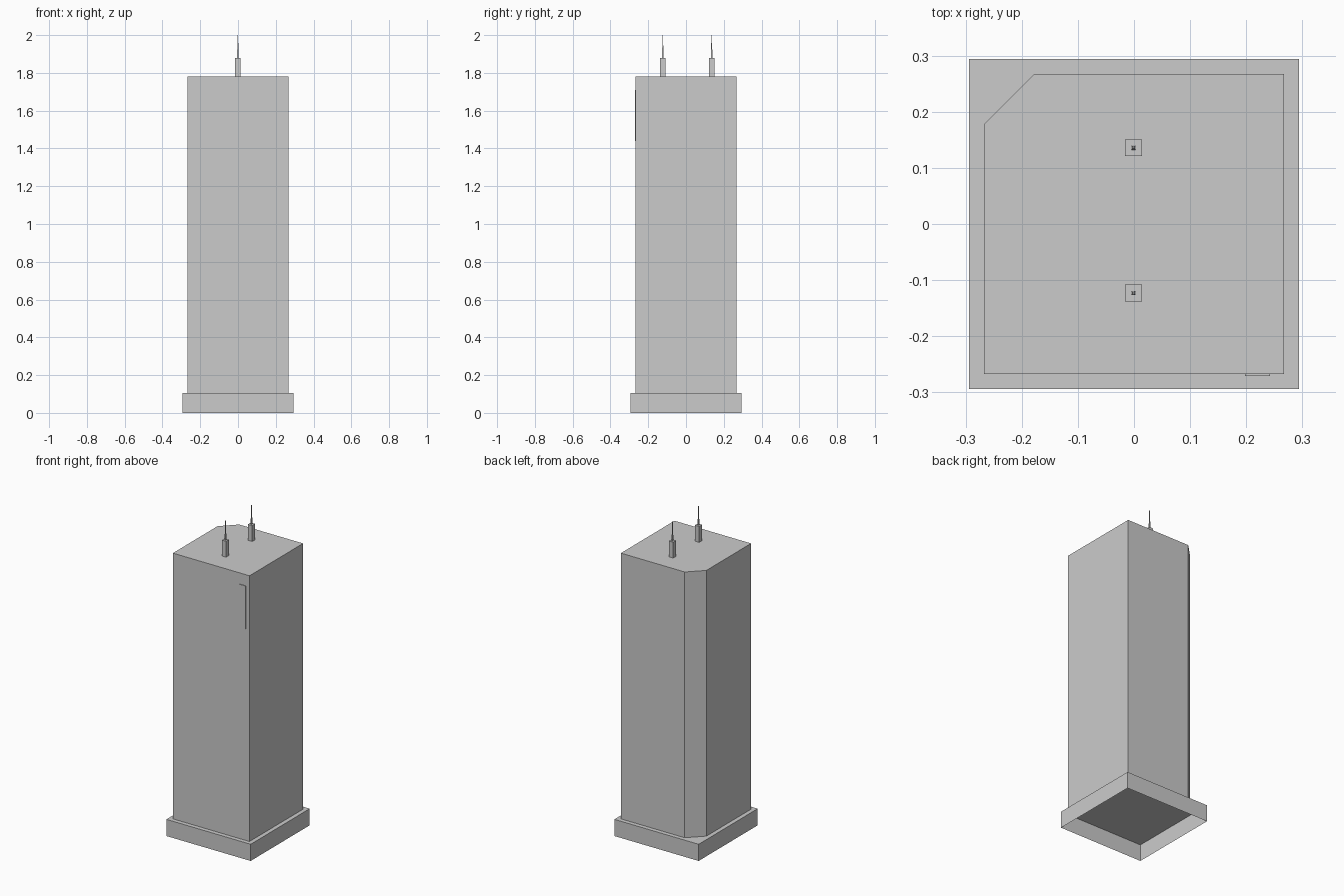
import bpy, bmesh

if "Cube" in bpy.data.objects:
    bpy.data.objects.remove(bpy.data.objects["Cube"])


def loft(name, rings, bottom=True):
    """Join matching (profile, z) rings with quads and cap the ends."""
    bm = bmesh.new()
    loops = [[bm.verts.new((x, y, z)) for x, y in prof] for prof, z in rings]
    for lo, hi in zip(loops, loops[1:]):
        n = len(lo)
        for i in range(n):
            j = (i + 1) % n
            bm.faces.new((lo[i], lo[j], hi[j], hi[i]))
    bm.faces.new(loops[-1])
    if bottom:
        bm.faces.new(loops[0][::-1])
    mesh = bpy.data.meshes.new(name)
    bm.to_mesh(mesh)
    bm.free()
    obj = bpy.data.objects.new(name, mesh)
    bpy.context.collection.objects.link(obj)
    return obj


def rect(cx, cy, hx, hy):
    return [(cx - hx, cy - hy), (cx + hx, cy - hy),
            (cx + hx, cy + hy), (cx - hx, cy + hy)]


BASE_TOP, ROOF = 0.105, 1.78

# Plinth, open underneath
plinth = rect(0, 0, 0.294, 0.294)
loft("plinth", [(plinth, 0), (plinth, BASE_TOP)], bottom=False)

# Tower with one chamfered back-left corner
w, c = 0.267, 0.089
shaft = [(-w, -w), (w, -w), (w, w), (-w + c, w), (-w, w - c)]
loft("tower_shaft", [(shaft, BASE_TOP), (shaft, ROOF)], bottom=False)

# Thin sign panel high on the front face
panel = rect(0.22, -0.2685, 0.0225, 0.0025)
loft("sign_panel", [(panel, 1.44), (panel, 1.71)])

# Two roof masts: square foot and tapering spike
for side, y in (("front", -0.123), ("back", 0.136)):
    foot = rect(-0.001, y, 0.015, 0.015)
    loft(side + "_mast_foot", [(foot, ROOF), (foot, 1.88)])
    loft(side + "_mast_spike", [(rect(-0.001, y, 0.0038, 0.0038), 1.88),
                                (rect(-0.001, y, 0.0015, 0.0015), 2.0)])
